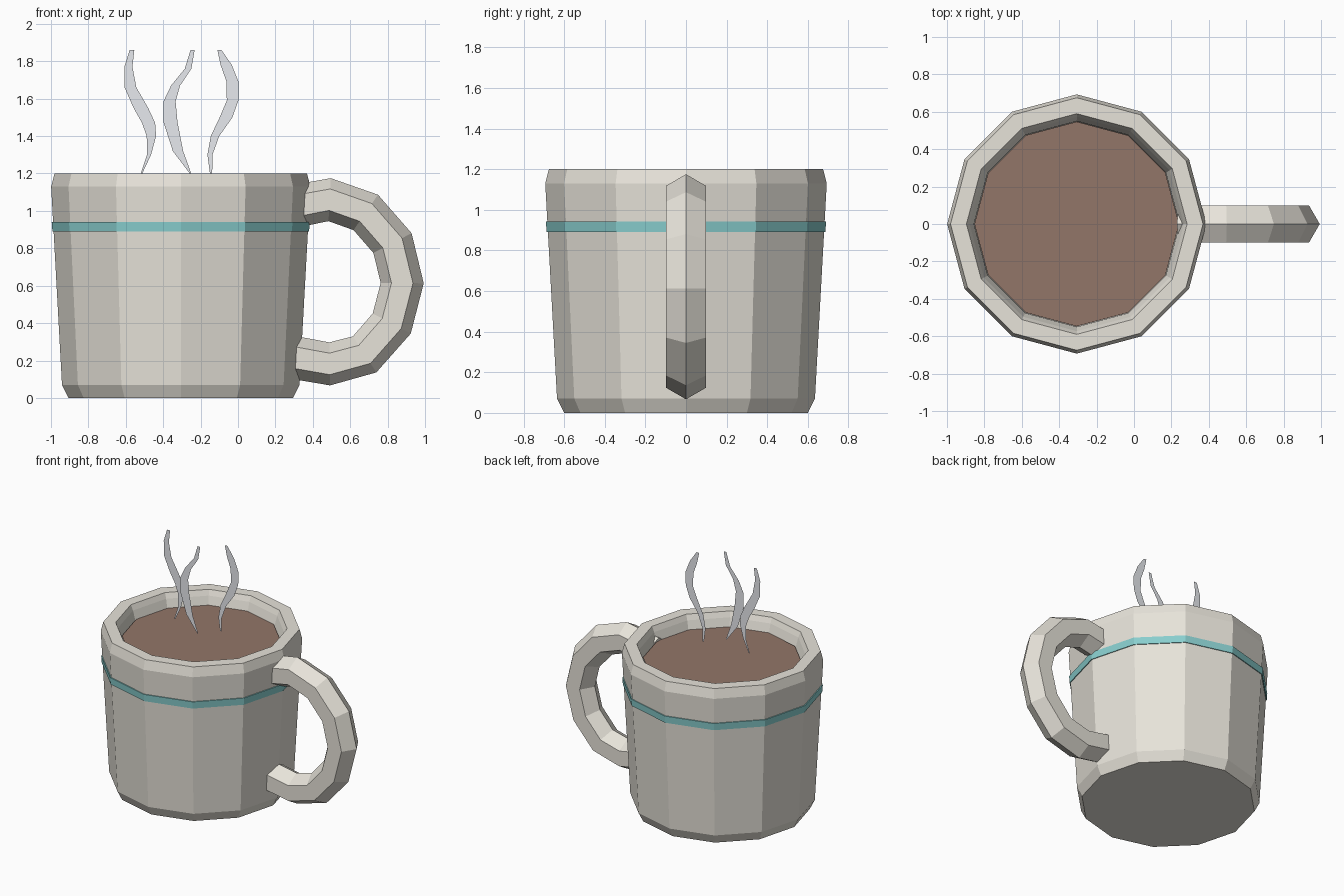
import bpy, bmesh, math
from mathutils import Vector

if "Cube" in bpy.data.objects:
    bpy.data.objects.remove(bpy.data.objects["Cube"])

CX, SIDES = -0.306, 12


def material(name, rgb):
    m = bpy.data.materials.new(name)
    m.diffuse_color = (*rgb, 1)
    m.use_nodes = True
    m.node_tree.nodes["Principled BSDF"].inputs["Base Color"].default_value = m.diffuse_color
    return m


def finish(name, bm, mat, solid=True):
    if solid:
        bmesh.ops.recalc_face_normals(bm, faces=bm.faces)
    me = bpy.data.meshes.new(name)
    bm.to_mesh(me)
    bm.free()
    me.materials.append(mat)
    ob = bpy.data.objects.new(name, me)
    bpy.context.collection.objects.link(ob)
    return ob


def skin(bm, rings, closed=False):
    """Join rings of points with quads; cap the ends unless closed."""
    vs = [[bm.verts.new(p) for p in r] for r in rings]
    n = len(vs[0])
    pairs = list(zip(vs, vs[1:])) + ([(vs[-1], vs[0])] if closed else [])
    for a, b in pairs:
        for i in range(n):
            j = (i + 1) % n
            bm.faces.new((a[i], a[j], b[j], b[i]))
    if not closed:
        bm.faces.new(vs[0][::-1])
        bm.faces.new(vs[-1])


def lathe(name, profile, mat, closed=False):
    bm = bmesh.new()
    angles = [math.tau * i / SIDES for i in range(SIDES)]
    skin(bm, [[(CX + r * math.cos(a), r * math.sin(a), z) for a in angles]
              for r, z in profile], closed)
    return finish(name, bm, mat)


ceramic = material("ceramic", (0.80, 0.77, 0.70))
teal = material("teal", (0.25, 0.62, 0.62))
brown = material("coffee", (0.29, 0.18, 0.14))
vapour = material("vapour", (0.80, 0.82, 0.86))

# Mug body: chamfered foot and rim, hollow inside
lathe("mug_body", [(0.60, 0), (0.635, 0.07), (0.693, 1.13), (0.675, 1.2),
                   (0.59, 1.2), (0.573, 1.16), (0.55, 1.08), (0.52, 0.1)], ceramic)

# Painted band
lathe("band", [(0.686, 0.89), (0.690, 0.942), (0.675, 0.942), (0.671, 0.89)], teal, True)

# Coffee surface
bm = bmesh.new()
bm.faces.new([bm.verts.new((CX + 0.547 * math.cos(math.tau * i / SIDES),
                            0.547 * math.sin(math.tau * i / SIDES), 1.10))
              for i in range(SIDES)])
finish("coffee", bm, brown, False)

# Handle: hexagonal section swept along a half loop
path = [Vector((x, 0, z)) for x, z in
        [(0.25, 1.015), (0.49, 1.06), (0.683, 0.992), (0.826, 0.828), (0.878, 0.614),
         (0.822, 0.398), (0.677, 0.233), (0.49, 0.182), (0.25, 0.225)]]
rings = []
for i, p in enumerate(path):
    t = (path[min(i + 1, len(path) - 1)] - path[max(i - 1, 0)]).normalized()
    out = Vector((-t.z, 0, t.x))
    rings.append([p + out * 0.115 * math.cos(math.tau * k / 6)
                  + Vector((0, 0.115 * math.sin(math.tau * k / 6), 0)) for k in range(6)])
bm = bmesh.new()
skin(bm, rings)
finish("handle", bm, ceramic)

# Steam: flat wavy ribbons, (x, z, width) along each
steam = {
    "steam_left": (-0.02, [(-0.516, 1.2, .008), (-0.476, 1.30, .022), (-0.463, 1.40, .05),
                           (-0.478, 1.47, .07), (-0.519, 1.55, .078), (-0.575, 1.66, .063),
                           (-0.586, 1.77, .043), (-0.567, 1.86, .025)]),
    "steam_middle": (-0.12, [(-0.254, 1.2, .008), (-0.321, 1.32, .055), (-0.361, 1.475, .075),
                             (-0.366, 1.585, .065), (-0.334, 1.67, .048),
                             (-0.267, 1.76, .035), (-0.243, 1.86, .022)]),
    "steam_right": (0.0, [(-0.144, 1.2, .012), (-0.150, 1.30, .027), (-0.123, 1.40, .045),
                          (-0.064, 1.50, .068), (-0.029, 1.59, .062), (-0.029, 1.69, .064),
                          (-0.063, 1.78, .06), (-0.099, 1.86, .022)]),
}
for name, (y, pts) in steam.items():
    bm = bmesh.new()
    rows = [(bm.verts.new((x - w / 2, y, z)), bm.verts.new((x + w / 2, y, z)))
            for x, z, w in pts]
    for (a, b), (c, d) in zip(rows, rows[1:]):
        bm.faces.new((a, b, d, c))
    finish(name, bm, vapour, False)
